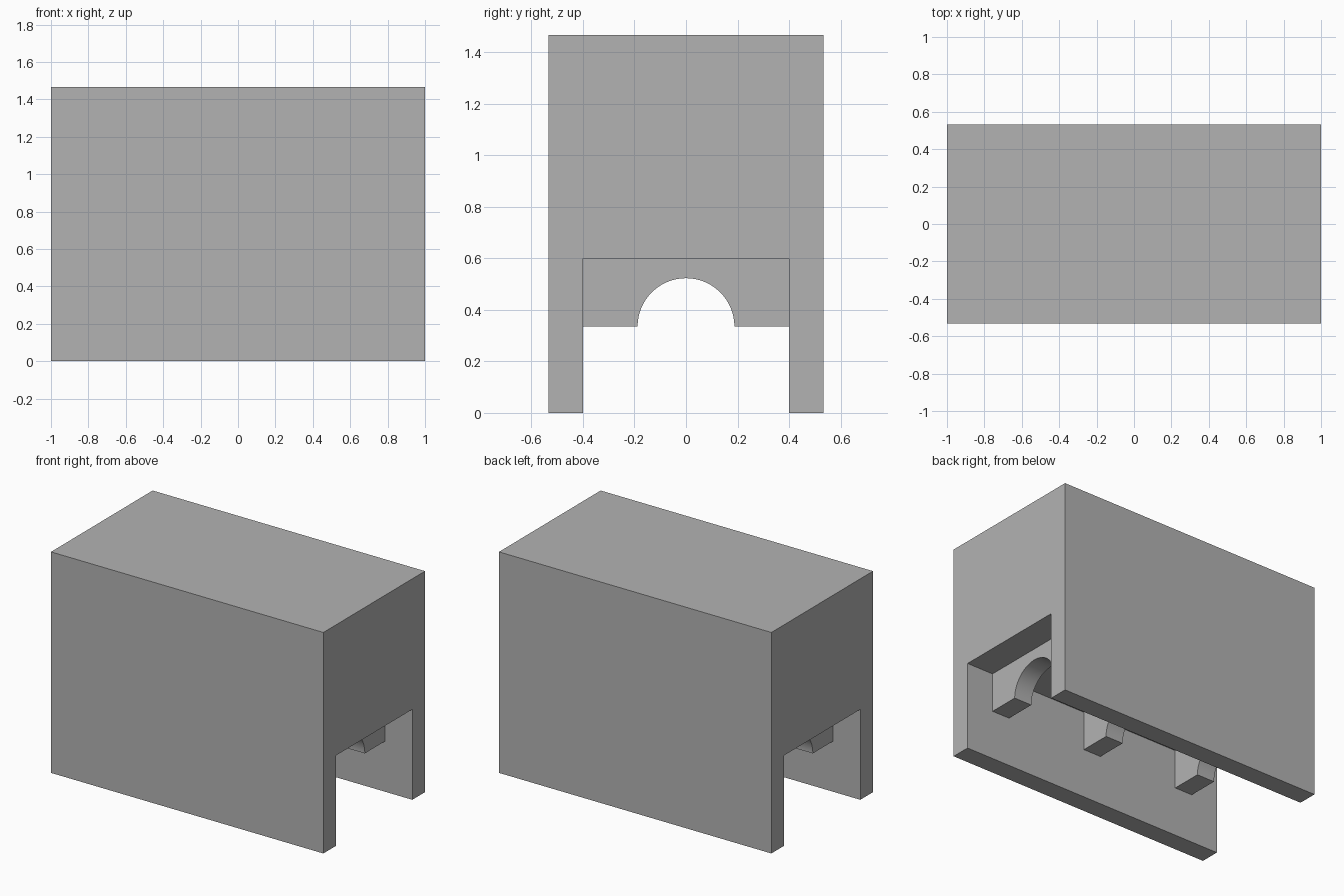
import bpy, bmesh, math

cube = bpy.data.objects.get("Cube")
if cube:
    bpy.data.objects.remove(cube, do_unlink=True)

grey = bpy.data.materials.new("plain grey")
grey.use_nodes = True
grey.diffuse_color = (0.45, 0.45, 0.45, 1)
grey.node_tree.nodes["Principled BSDF"].inputs["Base Color"].default_value = (0.45, 0.45, 0.45, 1)

HALF_W, HEIGHT = 0.533, 1.467      # outer block
SLOT_W, SLOT_TOP = 0.4, 0.6        # open channel underneath
RIB_Z, RIB_T, ARCH_R = 0.335, 0.133, 0.188


def extrude_x(name, profile, x, length):
    """Extrude a closed (y, z) profile along x, centred on x."""
    bm = bmesh.new()
    face = bm.faces.new([bm.verts.new((x - length / 2, y, z)) for y, z in profile])
    new = bmesh.ops.extrude_face_region(bm, geom=[face])["geom"]
    bmesh.ops.translate(bm, vec=(length, 0, 0),
                        verts=[v for v in new if isinstance(v, bmesh.types.BMVert)])
    bmesh.ops.recalc_face_normals(bm, faces=bm.faces)
    mesh = bpy.data.meshes.new(name)
    bm.to_mesh(mesh)
    bm.free()
    mesh.materials.append(grey)
    obj = bpy.data.objects.new(name, mesh)
    bpy.context.collection.objects.link(obj)
    return obj


def mirrored(half):
    """Complete a half profile across y = 0."""
    return half + [(-y, z) for y, z in reversed(half)]


# Block with two side walls and a channel running its full length
extrude_x("body", mirrored([(SLOT_W, SLOT_TOP), (SLOT_W, 0), (HALF_W, 0),
                            (HALF_W, HEIGHT)]), 0, 2)

# Three ribs inside the channel, each with a half-round notch
steps = 48
arch = [(ARCH_R * math.cos(math.pi * i / steps),
         RIB_Z + ARCH_R * math.sin(math.pi * i / steps)) for i in range(steps + 1)]
rib_profile = arch + [(-SLOT_W, RIB_Z), (-SLOT_W, SLOT_TOP),
                      (SLOT_W, SLOT_TOP), (SLOT_W, RIB_Z)]
for label, x in (("right", -0.733), ("middle", 0), ("left", 0.733)):
    rib = extrude_x(label + "_rib", rib_profile, x, RIB_T)
    bpy.ops.object.select_all(action="DESELECT")
    rib.select_set(True)
    bpy.context.view_layer.objects.active = rib
    bpy.ops.object.shade_smooth_by_angle(angle=math.radians(30))
